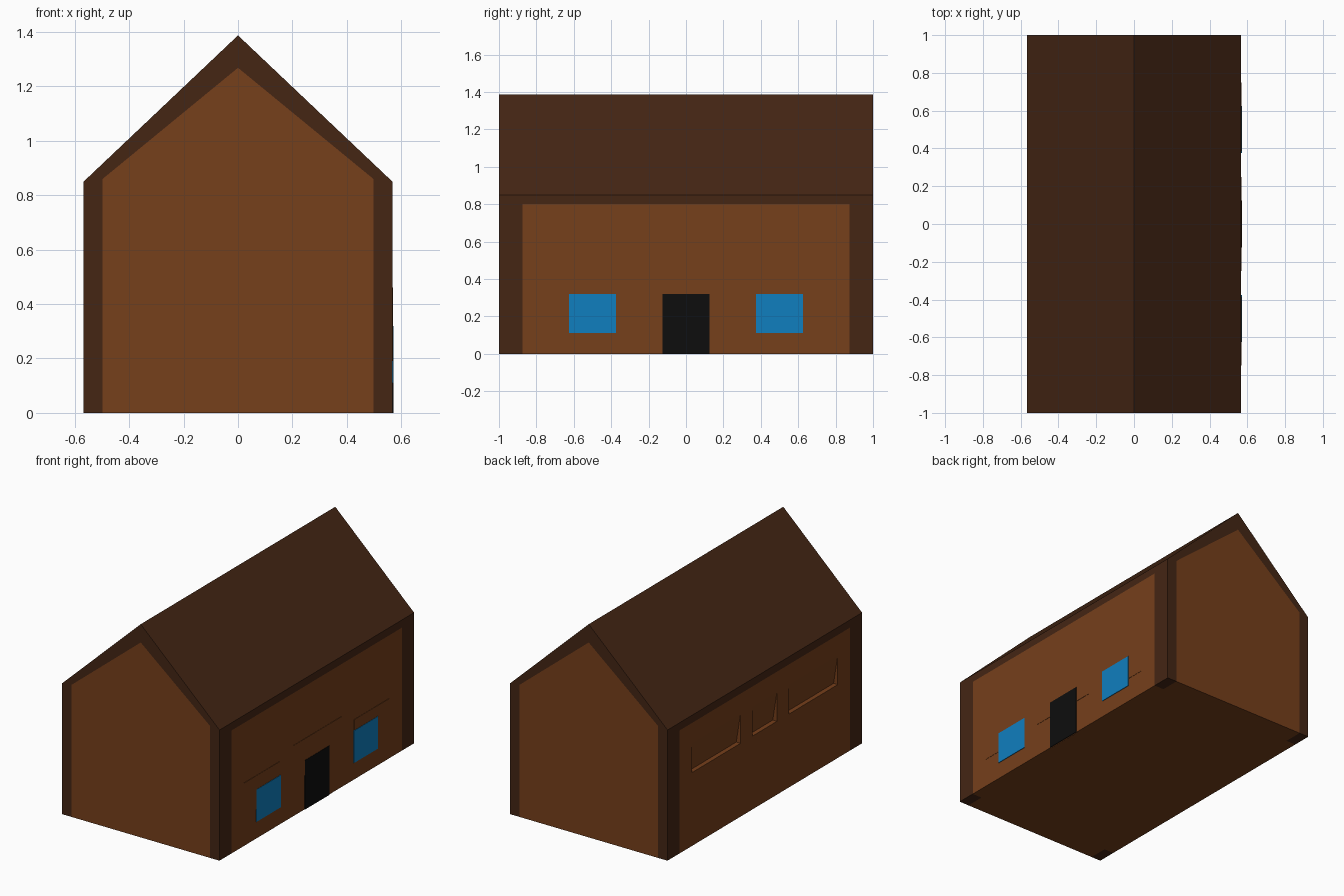
import bpy, bmesh

if "Cube" in bpy.data.objects:
    bpy.data.objects.remove(bpy.data.objects["Cube"])

W, L = 0.567, 1.0          # half width, half length
IN_X, IN_Y = 0.497, 0.875  # inner edges of the timber trim
EAVE, BEAM = 0.85, 0.80


def material(name, rgb):
    m = bpy.data.materials.new(name)
    m.diffuse_color = (*rgb, 1)
    m.use_nodes = True
    m.node_tree.nodes["Principled BSDF"].inputs["Base Color"].default_value = m.diffuse_color
    return m


WALL = material("wall_brown", (0.18, 0.05, 0.011))
TRIM = material("trim_brown", (0.058, 0.019, 0.007))
GLASS = material("window_blue", (0.005, 0.21, 0.52))
BLACK = material("door_black", (0.004, 0.004, 0.004))


def prism(name, profile, y0, y1, mat=None):
    """Extrude an x/z profile along y."""
    bm = bmesh.new()
    face = bm.faces.new([bm.verts.new((x, y0, z)) for x, z in profile])
    ext = bmesh.ops.extrude_face_region(bm, geom=[face])
    verts = [g for g in ext["geom"] if isinstance(g, bmesh.types.BMVert)]
    bmesh.ops.translate(bm, verts=verts, vec=(0, y1 - y0, 0))
    bmesh.ops.recalc_face_normals(bm, faces=bm.faces)
    me = bpy.data.meshes.new(name)
    bm.to_mesh(me)
    bm.free()
    ob = bpy.data.objects.new(name, me)
    bpy.context.collection.objects.link(ob)
    if mat:
        me.materials.append(mat)
    return ob


def box(name, x0, x1, y0, y1, z0, z1, mat):
    return prism(name, [(x0, z0), (x1, z0), (x1, z1), (x0, z1)], y0, y1, mat)


# House core, ending in the two gable walls
prism("gable_walls", [(-IN_X, 0), (IN_X, 0), (IN_X, 0.86), (0, 1.268), (-IN_X, 0.86)], -L, L, WALL)

# Roof shell, flush with the gables
prism("roof", [(-W, EAVE), (-IN_X, EAVE), (-IN_X, 0.86), (0, 1.268), (IN_X, 0.86),
               (IN_X, EAVE), (W, EAVE), (0, 1.387)], -L, L, TRIM)

# Side walls, eave beams and corner posts
sides = {}
for s, side in ((-1, "left"), (1, "right")):
    x0, x1 = sorted((s * IN_X, s * W))
    sides[side] = box(side + "_wall", x0, x1, -IN_Y, IN_Y, 0, BEAM, WALL)
    box(side + "_eave_beam", x0, x1, -IN_Y, IN_Y, BEAM, EAVE, TRIM)
    for t, end in ((-1, "front"), (1, "back")):
        y0, y1 = sorted((t * IN_Y, t * L))
        box(f"{end}_{side}_post", x0, x1, y0, y1, 0, EAVE, TRIM)

# Sloping recesses in the left wall
for i, (y0, y1) in enumerate(((-0.75, -0.25), (-0.125, 0.125), (0.25, 0.75))):
    cutter = prism(f"recess_cutter_{i}", [(-0.60, 0.477), (-W + 0.03, 0.477), (-W, 0.667), (-0.60, 0.70)], y0, y1)
    cutter.hide_render = True
    cutter.hide_viewport = True
    mod = sides["left"].modifiers.new("recess", "BOOLEAN")
    mod.operation = "DIFFERENCE"
    mod.solver = "EXACT"
    mod.object = cutter

# Thin raised panels, door and windows on the right wall
for y0, y1, z0, z1 in ((-0.75, -0.385, 0.19, 0.41), (-0.25, 0.25, 0.22, 0.46), (0.385, 0.75, 0.16, 0.39)):
    box("wall_panel", W - 0.01, W + 0.002, y0, y1, z0, z1, WALL)
box("door", W - 0.01, W + 0.004, -0.125, 0.125, 0, 0.32, BLACK)
for c in (-0.5, 0.5):
    box("window", W - 0.01, W + 0.004, c - 0.125, c + 0.125, 0.11, 0.32, GLASS)
